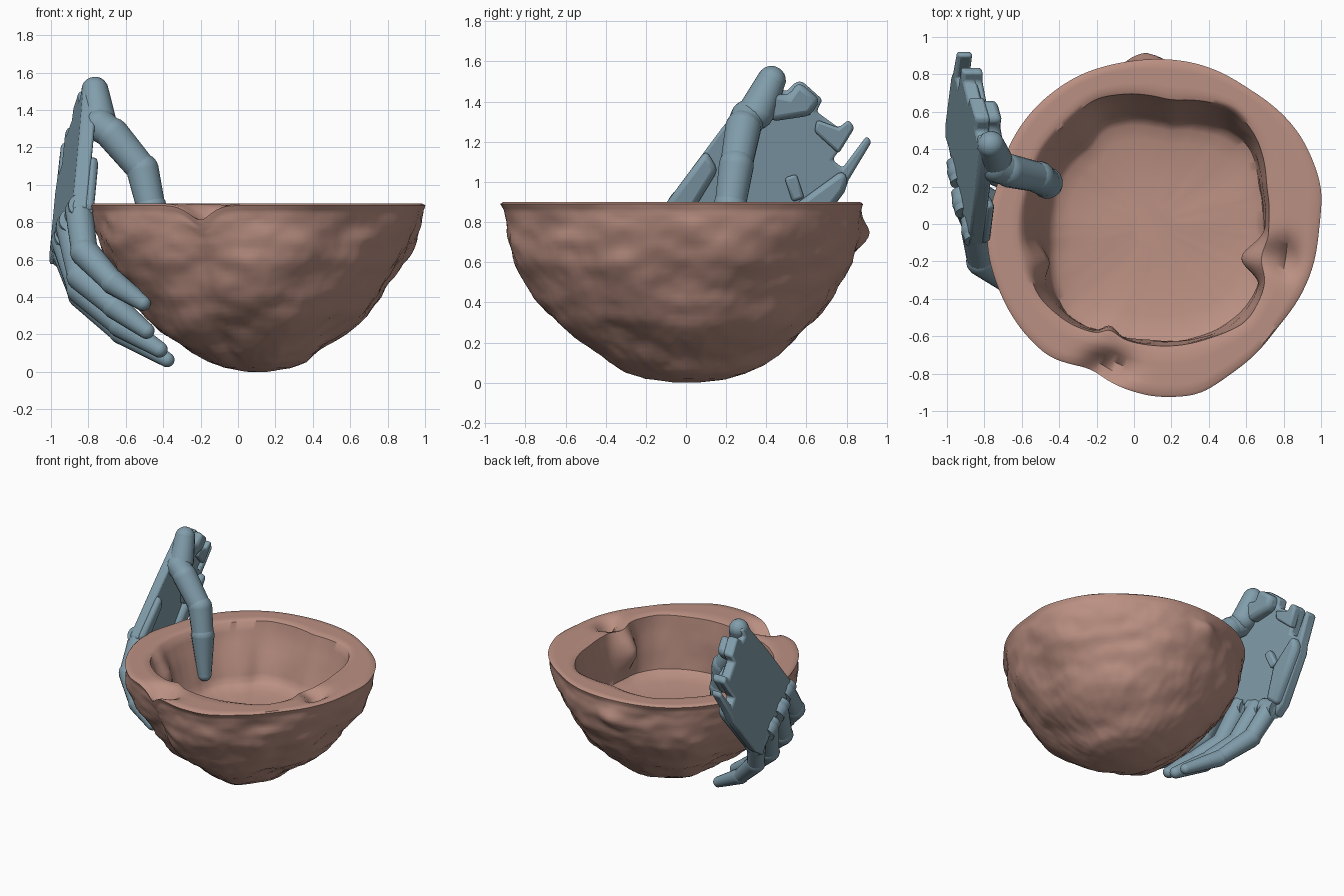
import bpy, bmesh, math
from math import sin, cos, pi, exp
from mathutils import Vector, noise

if "Cube" in bpy.data.objects:
    bpy.data.objects.remove(bpy.data.objects["Cube"])


def material(name, rgb):
    m = bpy.data.materials.new(name)
    m.diffuse_color = (*rgb, 1)
    m.use_nodes = True
    m.node_tree.nodes["Principled BSDF"].inputs["Base Color"].default_value = m.diffuse_color
    return m


SHELL = material("shell_brown", (0.50, 0.28, 0.225))
STEEL = material("hand_blue", (0.22, 0.34, 0.41))


def finish(bm, name, mat, angle=35, bevel=0):
    bmesh.ops.recalc_face_normals(bm, faces=bm.faces)
    me = bpy.data.meshes.new(name)
    bm.to_mesh(me)
    bm.free()
    ob = bpy.data.objects.new(name, me)
    bpy.context.collection.objects.link(ob)
    me.materials.append(mat)
    if bevel:
        b = ob.modifiers.new("bevel", 'BEVEL')
        b.width, b.segments, b.limit_method = bevel, 2, 'ANGLE'
    bpy.ops.object.select_all(action='DESELECT')
    ob.select_set(True)
    bpy.context.view_layer.objects.active = ob
    bpy.ops.object.shade_smooth_by_angle(angle=math.radians(angle))
    return ob


# ---- Bowl: irregular outlines seen from above, turned into polar radii ----
CX = 0.1
OUTER = [(.99, 0), (1, .2), (.87, .5), (.63, .71), (.32, .86), (0, .87), (-.3, .79), (-.5, .65),
         (-.65, .45), (-.73, .2), (-.785, 0), (-.77, -.2), (-.7, -.4), (-.61, -.55), (-.45, -.71),
         (-.23, -.77), (-.1, -.86), (.12, -.925), (.35, -.91), (.52, -.8), (.77, -.55), (.93, -.3)]
INNER = [(.72, 0), (.71, .2), (.66, .45), (.54, .61), (.2, .66), (-.2, .67), (-.36, .54), (-.5, .38),
         (-.56, .2), (-.6, 0), (-.58, -.2), (-.5, -.4), (-.35, -.53), (-.1, -.6), (.1, -.65),
         (.4, -.61), (.6, -.52), (.71, -.3)]
FLOOR = [(.68, 0), (.66, .2), (.6, .42), (.48, .51), (.2, .53), (-.18, .53), (-.24, .43), (-.38, .3),
         (-.43, .1), (-.44, -.1), (-.43, -.3), (-.35, -.48), (-.15, -.58), (.1, -.62), (.4, -.58), (.57, -.48), (.67, -.3)]


def polar(points):
    tab = sorted((math.atan2(y, x - CX) % (2 * pi), math.hypot(x - CX, y)) for x, y in points)
    tab = [(tab[-1][0] - 2 * pi, tab[-1][1])] + tab + [(tab[0][0] + 2 * pi, tab[0][1])]

    def radius(a):
        a %= 2 * pi
        for (a0, r0), (a1, r1) in zip(tab, tab[1:]):
            if a0 <= a <= a1:
                return r0 + (r1 - r0) * (a - a0) / max(a1 - a0, 1e-6)
        return tab[-1][1]
    return lambda a: sum(radius(a + d) for d in (-.06, -.03, 0, .03, .06)) / 5


def lerp_table(tab, n):
    out = []
    for p, q in zip(tab, tab[1:]):
        out += [tuple(u + (v - u) * i / n for u, v in zip(p, q)) for i in range(n)]
    return out + [tab[-1]]


def bump(p, c, r):
    return exp(-sum(((a - b) / k) ** 2 for a, b, k in zip(p, c, r)))


N = 200
ANGLES = [2 * pi * i / N for i in range(N)]
r_out, r_in, r_floor = polar(OUTER), polar(INNER), polar(FLOOR)
# height, radius share sideways, radius share front to back
side = lerp_table([(.002, .06, .06), (.02, .2, .22), (.05, .3, .33), (.1, .39, .43), (.2, .53, .58), (.3, .66, .71),
                   (.4, .755, .80), (.5, .83, .87), (.6, .905, .925), (.7, .95, .96), (.8, .975, .975),
                   (.86, .985, .985), (.89, 1, 1)], 4)
rows = []
for z, sx, sy in side:
    row = []
    for a in ANGLES:
        r = r_out(a) * (sx + (sy - sx) * sin(a) ** 2)
        row.append(Vector((CX - .012 * sin(pi * z / .9) + r * cos(a), .01 * sin(pi * z / .9) + r * sin(a), z)))
    rows.append(row)


def ring(z, ra, rb, t, s=1):
    rows.append([Vector((CX + s * (ra(a) * (1 - t) + rb(a) * t) * cos(a),
                         s * (ra(a) * (1 - t) + rb(a) * t) * sin(a), z)) for a in ANGLES])


for t in (.06, .25, .45, .65, .85, 1):                           # flat lip
    ring(.9 - .012 * (t > .9), r_out, r_in, t)
for z, t in ((.82, .12), (.75, .3), (.68, .5), (.6, .7), (.53, .88), (.48, 1)):       # inner wall
    ring(z, r_in, r_floor, t)
for z, s in ((.455, .93), (.44, .8), (.425, .6), (.42, .4), (.42, .2)):                # floor
    ring(z, r_floor, r_floor, 0, s)

bm = bmesh.new()
grid = []
for j, row in enumerate(rows):
    inside = j >= len(side) + 5
    vs = []
    for p in row:
        d = Vector((p.x - CX, p.y, (p.z - .8) * .9)).normalized()
        f = .032 * noise.noise(p * 3) + .014 * noise.noise(Vector((p.x * 6, p.y * 6, p.z * 11)))
        f += .005 * noise.noise(p * 20)
        fade = -.5 * min(1, abs(.9 - p.z) / .12) if inside else min(1, abs(.9 - p.z) / .12, .1 + p.z / .12)
        q = p + d * f * fade
        q.z = max(q.z, 0)
        if not inside:
            q.y += .07 * bump(p, (.05, .87, .74), (.1, .2, .07))   # back knob
        # lip notch, lip pit, and lumps on the inner wall
        q.z -= .13 * bump(p, (-.14, -.76, .9), (.12, .07, .12))
        if inside or p.z > .85:
            q.z -= .12 * bump(p, (.81, -.17, .9), (.05, .09, .2))
        if inside:
            q.x -= .15 * bump(p, (.71, -.18, .72), (.2, .1, .16))
            q.x += .07 * bump(p, (-.56, -.2, .72), (.2, .08, .12))
            q.y += .05 * bump(p, (-.13, -.6, .74), (.05, .2, .2))
        vs.append(bm.verts.new(q))
    grid.append(vs)
for a, b in zip(grid, grid[1:]):
    for i in range(N):
        bm.faces.new((a[i], a[(i + 1) % N], b[(i + 1) % N], b[i]))
bm.faces.new(grid[0])
bm.faces.new(grid[-1])
finish(bm, "bowl", SHELL, 50)


# ---- Hand: palm plates are (y, z) outlines extruded across the tilted palm plane ----
def plate(name, outline, back, front, bevel=.015):
    bm = bmesh.new()
    lo, hi = ([bm.verts.new((-.78 - .12 * (y - .42) + .185 * (z - 1.52) + o, y, z)) for y, z in outline]
              for o in (back, front))
    bm.faces.new(lo)
    bm.faces.new(hi)
    n = len(outline)
    for i in range(n):
        bm.faces.new((lo[i], lo[(i + 1) % n], hi[(i + 1) % n], hi[i]))
    return finish(bm, name, STEEL, 35, bevel)


plate("palm", [(-.11, .88), (.18, 1.27), (.37, 1.5), (.42, 1.54), (.48, 1.53), (.46, 1.47),
               (.50, 1.45), (.55, 1.5), (.58, 1.5), (.68, 1.41), (.65, 1.35), (.76, 1.27), (.81, 1.31),
               (.84, 1.27), (.73, 1.11), (.78, 1.07), (.90, 1.23), (.925, 1.2), (.81, 1.01), (.79, .95),
               (.55, .63), (.46, .57), (.38, .66), (.28, .66), (.2, .76), (.11, .75), (.02, .83), (-.06, .82)],
      -.05, .03)
# wrist lugs, side rails and small inner block
plate("wrist_lug", [(.40, 1.47), (.46, 1.44), (.51, 1.43), (.56, 1.5), (.67, 1.41), (.62, 1.33), (.42, 1.30)], 0, .10, .03)
plate("wrist_prong", [(.65, 1.31), (.76, 1.27), (.81, 1.31), (.84, 1.27), (.76, 1.14), (.64, 1.25)], 0, .06)
plate("pinky_rail", [(.56, .9), (.78, 1.06), (.81, 1.01), (.79, .95), (.53, .62), (.45, .68)], 0, .08, .03)
plate("inner_block", [(.49, 1.02), (.55, 1.04), (.59, .92), (.53, .9)], 0, .07)
plate("index_rail", [(-.11, .88), (.10, 1.16), (.16, 1.06), (.02, .83), (-.06, .82)], 0, .07, .03)


def segment(bm, p, q, r0, r1):
    """Tapered rod with rounded ends"""
    p, q = Vector(p), Vector(q)
    d = q - p
    rot = d.to_track_quat('Z', 'Y').to_matrix().to_4x4()
    mid = rot.copy()
    mid.translation = (p + q) / 2
    bmesh.ops.create_cone(bm, cap_ends=True, segments=16, radius1=r0, radius2=r1, depth=d.length, matrix=mid)
    for c, r in ((p, r0), (q, r1)):
        m = rot.copy()
        m.translation = c
        bmesh.ops.create_uvsphere(bm, u_segments=16, v_segments=10, radius=r, matrix=m)


def digit(name, path, radii):
    bm = bmesh.new()
    for i in range(len(path) - 1):
        segment(bm, path[i], path[i + 1], radii[i], radii[i + 1] * .92)
    finish(bm, name, STEEL, 40)


# four fingers wrap the outside, the thumb hooks over the lip from its rounded mount
R = (.075, .078, .068, .048)
digit("thumb_mount", [(-.765, .425, 1.505), (-.745, .35, 1.35)], (.073, .1))
digit("index_finger", [(-.85, -.03, .86), (-.82, -.2, .64), (-.67, -.31, .48), (-.51, -.35, .37)], R)
digit("middle_finger", [(-.90, .12, .78), (-.84, -.02, .51), (-.66, -.14, .35), (-.49, -.19, .22)], R)
digit("ring_finger", [(-.925, .28, .70), (-.84, .15, .44), (-.63, .04, .25), (-.42, -.03, .12)], R)
digit("pinky_finger", [(-.925, .43, .64), (-.84, .32, .41), (-.63, .21, .21), (-.38, .13, .065)],
      (.07, .07, .06, .044))
digit("thumb", [(-.74, .31, 1.32), (-.67, .285, 1.27), (-.51, .25, 1.08), (-.465, .22, .88), (-.435, .2, .58)],
      (.09, .09, .088, .085, .055))

# knuckle hinge pins across the finger bases
hinge = bmesh.new()
axis = Vector((-.03, .16, -.08)).normalized()
for c in ((-.85, -.03, .86), (-.90, .12, .78), (-.925, .28, .70), (-.925, .43, .64)):
    m = axis.to_track_quat('Z', 'Y').to_matrix().to_4x4()
    m.translation = c
    bmesh.ops.create_cone(hinge, cap_ends=True, segments=20, radius1=.068, radius2=.068, depth=.13, matrix=m)
finish(hinge, "knuckle_hinges", STEEL, 35)
